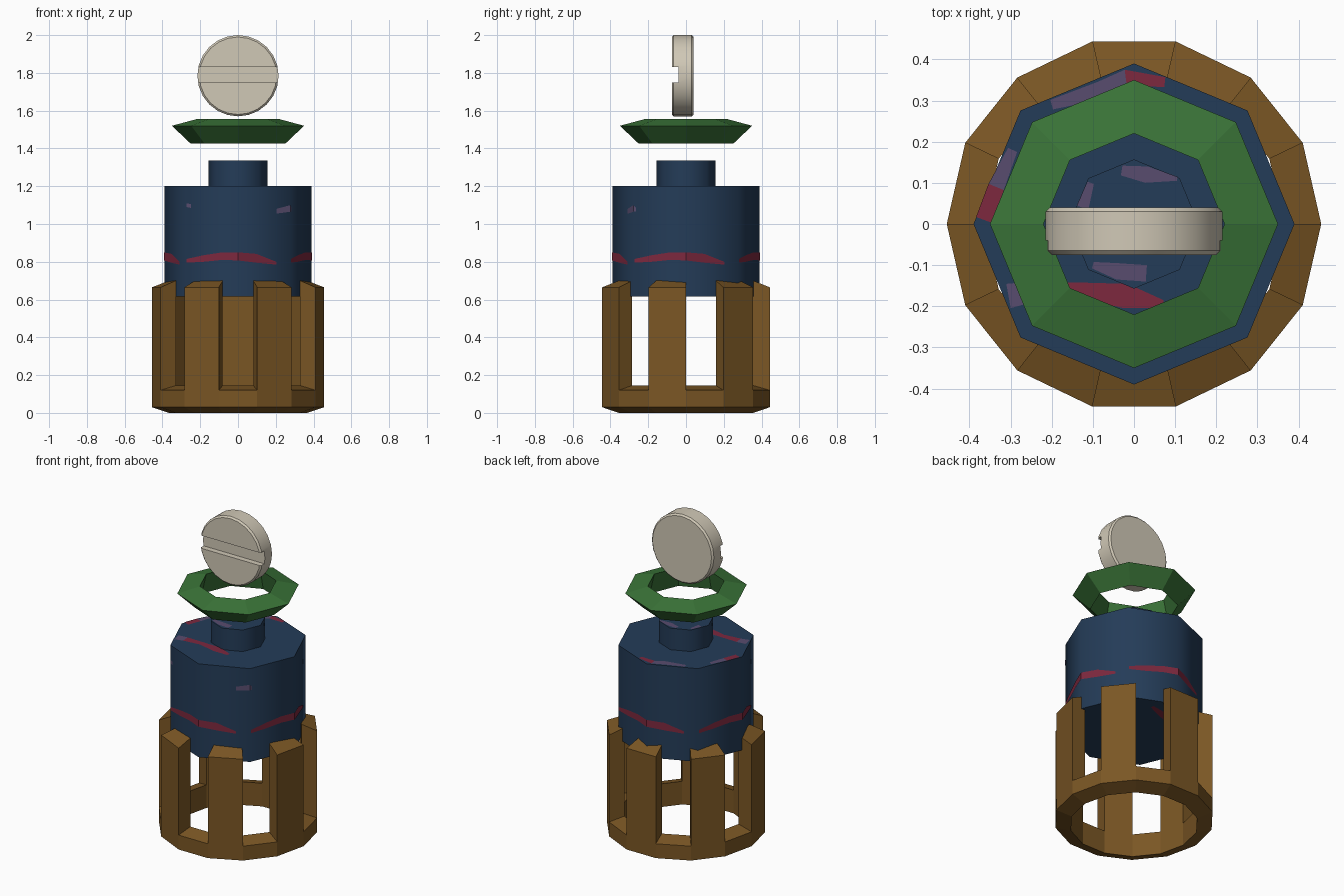
import bpy, bmesh, math
from mathutils import Vector, Matrix

if "Cube" in bpy.data.objects:
    bpy.data.objects.remove(bpy.data.objects["Cube"])


def material(name, r, g, b):
    def lin(c):
        c /= 255
        return c / 12.92 if c < 0.04 else ((c + 0.055) / 1.055) ** 2.4
    m = bpy.data.materials.new(name)
    m.diffuse_color = (lin(r), lin(g), lin(b), 1)
    m.use_nodes = True
    m.node_tree.nodes["Principled BSDF"].inputs["Base Color"].default_value = m.diffuse_color
    return m


BROWN = material("brown", 122, 86, 36)
BLUE = material("dark_blue", 36, 60, 88)
RED = material("dark_red", 125, 40, 62)
PURPLE = material("dull_purple", 88, 76, 110)
GREEN = material("green", 58, 116, 56)
CREAM = material("cream", 208, 200, 182)


def make(name, bm, *mats, smooth=None, fix=True):
    bmesh.ops.remove_doubles(bm, verts=bm.verts, dist=1e-5)
    if fix:
        bmesh.ops.recalc_face_normals(bm, faces=bm.faces)
    me = bpy.data.meshes.new(name)
    bm.to_mesh(me)
    bm.free()
    ob = bpy.data.objects.new(name, me)
    bpy.context.collection.objects.link(ob)
    for m in mats:
        me.materials.append(m)
    if smooth:
        bpy.ops.object.select_all(action='DESELECT')
        bpy.context.view_layer.objects.active = ob
        ob.select_set(True)
        bpy.ops.object.shade_smooth_by_angle(angle=math.radians(smooth))
    return ob


def polar(r, k, n, z):
    a = 2 * math.pi * k / n
    return Vector((r * math.cos(a), r * math.sin(a), z))


def quad(bm, pts, mat=0):
    f = bm.faces.new([bm.verts.new(p) for p in pts])
    f.material_index = mat
    return f


def lathe(profile, n, closed=False):
    """Turn (r, z) points around z; an open profile is capped at both ends."""
    bm = bmesh.new()
    rings = [[bm.verts.new(polar(r, k, n, z)) for k in range(n)] for r, z in profile]
    pairs = list(zip(rings, rings[1:] + ([rings[0]] if closed else [])))
    for a, b in pairs:
        for k in range(n):
            j = (k + 1) % n
            bm.faces.new((a[k], a[j], b[j], b[k]))
    if not closed:
        bm.faces.new(rings[0])
        bm.faces.new(rings[-1])
    return bm


# Cage: 14-sided ring with a post on every other side
N, RO, RI = 14, 0.455, 0.365
bm = bmesh.new()


def outer(k, z): return polar(RO, k, N, z)
def inner(k, z): return polar(RI, k, N, z)


LOW, MID, TOP = (0.03, 0.0), (0.12, 0.145), (0.665, 0.70)
for k in range(N):
    j = k + 1
    post = k % 2 == 1
    levels = [LOW, MID, TOP] if post else [LOW, MID]
    for a, b in zip(levels, levels[1:]):
        quad(bm, (outer(k, a[0]), outer(j, a[0]), outer(j, b[0]), outer(k, b[0])))
        quad(bm, (inner(k, a[1]), inner(k, b[1]), inner(j, b[1]), inner(j, a[1])))
    for z in (levels[0], levels[-1]):
        quad(bm, (outer(k, z[0]), outer(j, z[0]), inner(j, z[1]), inner(k, z[1])))
    if post:
        for i in (k, j):
            quad(bm, (outer(i, MID[0]), outer(i, TOP[0]), inner(i, TOP[1]), inner(i, MID[1])))
make("cage", bm, BROWN)

# Octagonal body and stub
make("body", lathe([(0.39, 0.615), (0.39, 1.2)], 8), BLUE, smooth=50)
make("stub", lathe([(0.157, 1.2), (0.157, 1.335)], 8), BLUE, smooth=50)

# Floating octagonal collar
make("collar", lathe([(0.25, 1.425), (0.35, 1.52), (0.22, 1.555)], 8, True), GREEN)


# Painted bands on the body sides: (face position, low z, high z)
def on_side(u, z):
    i = math.floor(u)
    return polar(0.393, i, 8, z).lerp(polar(0.393, i + 1, 8, z), u - i)


def side_strip(bm, rows, shift, mat):
    for (u, a, b), (v, c, d) in zip(rows, rows[1:]):
        quad(bm, (on_side(u + shift, a), on_side(v + shift, c),
                  on_side(v + shift, d), on_side(u + shift, b)), mat)


band = [(5.02, 0.795, 0.815), (5.35, 0.80, 0.835), (5.7, 0.81, 0.85),
        (6, 0.807, 0.85), (6.35, 0.795, 0.842), (6.73, 0.785, 0.80)]
bm = bmesh.new()
for turn in range(4):
    side_strip(bm, band, 2 * turn, 0)
side_strip(bm, [(6.73, 1.055, 1.08), (7, 1.065, 1.1), (7.05, 1.065, 1.085)], 0, 1)
side_strip(bm, [(5.02, 1.09, 1.11), (5.1, 1.085, 1.105)], 0, 1)
make("side_paint", bm, RED, PURPLE, fix=False)


# Painted streaks on flat faces: (x, y, half width), with the purple segments listed
def streak(bm, rows, z, purple=(), up=True):
    pts = [Vector((x, y, z)) for x, y, w in rows]
    sides = []
    for i, p in enumerate(pts):
        d = (pts[min(i + 1, len(pts) - 1)] - pts[max(i - 1, 0)]).normalized()
        n = Vector((-d.y, d.x, 0)) * rows[i][2]
        sides.append((p - n, p + n))
    for i, (a, b) in enumerate(zip(sides, sides[1:])):
        loop = [a[0], b[0], b[1], a[1]]
        quad(bm, loop if up else loop[::-1], 1 if i in purple else 0)


front_streak = [(-0.305, -0.175, 0.03), (-0.25, -0.165, 0.025), (-0.14, -0.16, 0.018),
                (-0.02, -0.175, 0.03), (0.07, -0.195, 0.01)]
back_streak = [(0.075, 0.345, 0.012), (-0.02, 0.355, 0.02),
               (-0.08, 0.325, 0.022), (-0.2, 0.29, 0.012)]
left_streak = [(-0.365, 0.01, 0.02), (-0.335, 0.09, 0.02), (-0.295, 0.18, 0.012)]
bm = bmesh.new()
streak(bm, front_streak, 1.203, (0,))
streak(bm, back_streak, 1.203, (1, 2))
streak(bm, left_streak, 1.203, (1,))
streak(bm, [(0.1, 0.28, 0.01), (0.0, 0.25, 0.025), (-0.1, 0.2, 0.01)], 0.612, up=False)
# small marks on the stub top
streak(bm, [(-0.03, 0.13, 0.012), (0.03, 0.12, 0.02), (0.105, 0.11, 0.005)], 1.338, (0, 1))
streak(bm, [(-0.125, 0.04, 0.015), (-0.105, 0.1, 0.008)], 1.338, (0,))
streak(bm, [(-0.1, -0.1, 0.008), (-0.04, -0.115, 0.02), (0.03, -0.12, 0.02)], 1.338, (0, 1))
make("cap_paint", bm, RED, PURPLE, fix=False)

# Slotted disc standing on edge, axis along y
R, B = 0.215, 0.01
bm = lathe([(R - B, -0.04), (R, -0.04 + B), (R, 0.075 - B), (R - B, 0.075)], 24)
bmesh.ops.transform(bm, verts=bm.verts,
                    matrix=Matrix.Translation((0, 0, 1.785)) @ Matrix.Rotation(math.pi / 2, 4, 'X'))
disc = make("slotted_disc", bm, CREAM, smooth=35)

bm = bmesh.new()
bmesh.ops.create_cube(bm, size=1)
bmesh.ops.scale(bm, verts=bm.verts, vec=(0.6, 0.1, 0.08))
bmesh.ops.translate(bm, verts=bm.verts, vec=(0, -0.09, 1.79))
cutter = make("slot_cutter", bm, CREAM)
cutter.hide_render = True
cutter.hide_set(True)
mod = disc.modifiers.new("slot", 'BOOLEAN')
mod.operation = 'DIFFERENCE'
mod.object = cutter
